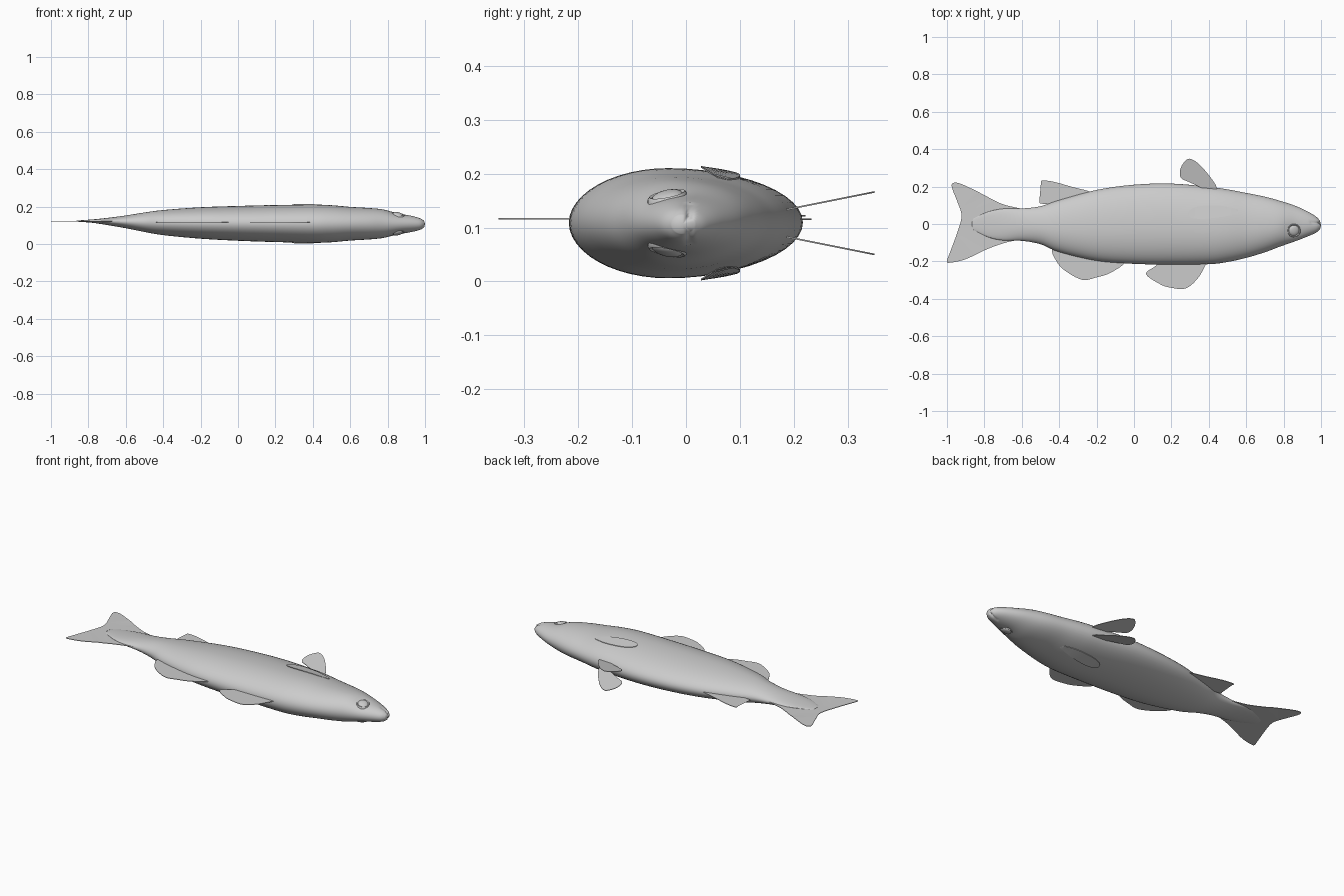
import bpy, bmesh, math

if "Cube" in bpy.data.objects:
    bpy.data.objects.remove(bpy.data.objects["Cube"])

grey = bpy.data.materials.new("fish grey")
grey.diffuse_color = (0.6, 0.6, 0.6, 1)
grey.use_nodes = True
grey.node_tree.nodes["Principled BSDF"].inputs["Base Color"].default_value = grey.diffuse_color
MID = 0.108  # height of the symmetry plane

# Body stations: x, belly y, back y, half thickness, mid height
STATIONS = [
    (-0.86, 0.03, -0.03, 0.003, 0.122), (-0.78, 0.065, -0.07, 0.009, 0.122),
    (-0.70, 0.082, -0.088, 0.019, 0.120), (-0.60, 0.083, -0.09, 0.034, 0.118),
    (-0.50, 0.095, -0.108, 0.052, 0.116), (-0.40, 0.128, -0.150, 0.067, 0.114),
    (-0.20, 0.182, -0.197, 0.084, 0.112), (0.00, 0.210, -0.213, 0.093, 0.110),
    (0.20, 0.216, -0.217, 0.099, 0.109), (0.40, 0.199, -0.215, 0.102, 0.108),
    (0.50, 0.185, -0.203, 0.099, 0.108), (0.60, 0.166, -0.181, 0.090, 0.108),
    (0.70, 0.146, -0.151, 0.084, 0.108), (0.78, 0.124, -0.121, 0.076, 0.108),
    (0.86, 0.098, -0.093, 0.058, 0.107), (0.93, 0.066, -0.066, 0.043, 0.107),
    (0.975, 0.038, -0.045, 0.030, 0.106), (0.995, 0.016, -0.026, 0.017, 0.106)]


def spline(pts, steps):
    """Smooth open curve through points of any dimension."""
    out = []
    for i in range(len(pts) - 1):
        p0, p1 = pts[max(i - 1, 0)], pts[i]
        p2, p3 = pts[i + 1], pts[min(i + 2, len(pts) - 1)]
        for s in range(steps):
            t = s / steps
            out.append(tuple(
                0.5 * (2 * b + (c - a) * t + (2 * a - 5 * b + 4 * c - d) * t * t
                       + (3 * b - a - 3 * c + d) * t ** 3)
                for a, b, c, d in zip(p0, p1, p2, p3)))
    out.append(tuple(pts[-1]))
    return out


RINGS = spline(STATIONS, 5)


def widest(belly, back):
    """y of the thickest line, slightly nearer the back."""
    return (belly + back) / 2 - 0.06 * (belly - back)


def surface(x, y):
    """Half thickness of the body at a point of the side."""
    a = min(RINGS, key=lambda r: abs(r[0] - x))
    c = widest(a[1], a[2])
    t = (y - c) / ((a[1] if y > c else a[2]) - c)
    return a[3] * math.sqrt(max(0, 1 - t * t))


def finish(name, bm, angle=40):
    bmesh.ops.recalc_face_normals(bm, faces=bm.faces[:])
    me = bpy.data.meshes.new(name)
    bm.to_mesh(me)
    bm.free()
    me.materials.append(grey)
    ob = bpy.data.objects.new(name, me)
    bpy.context.collection.objects.link(ob)
    bpy.ops.object.select_all(action='DESELECT')
    ob.select_set(True)
    bpy.context.view_layer.objects.active = ob
    bpy.ops.object.shade_smooth_by_angle(angle=math.radians(angle))
    return ob


# Body: lofted egg-shaped sections
bm = bmesh.new()
N = 48
loops = []
for x, belly, back, h, zc in RINGS:
    c = widest(belly, back)
    loop = []
    for k in range(N):
        a = 2 * math.pi * k / N
        cy = math.cos(a)
        y = c + cy * ((belly - c) if cy > 0 else (c - back))
        z = h * math.sin(a)
        # shallow eye sockets
        d = ((x - 0.855) / 0.05) ** 2 + ((y + 0.035) / 0.045) ** 2
        z *= 1 - 0.10 * math.exp(-d)
        # mouth groove at the snout
        if x > 0.95:
            x2 = x - 0.012 * math.exp(-((y - 0.006) / 0.005) ** 2)
        else:
            x2 = x
        loop.append(bm.verts.new((x2, y, zc + z)))
    loops.append(loop)
for A, B in zip(loops, loops[1:]):
    for k in range(N):
        bm.faces.new((A[k], A[(k + 1) % N], B[(k + 1) % N], B[k]))
for loop, tip in ((loops[0], (-0.87, 0, 0.122)), (loops[-1], (1.0, -0.006, 0.106))):
    v = bm.verts.new(tip)
    for k in range(N):
        bm.faces.new((loop[k], loop[(k + 1) % N], v))
finish("body", bm, 60)


def fin(name, outline, height, thick=0.003, side=1, steps=5):
    """Thin plate with a smooth outline; height(x, y) sets its offset."""
    bm = bmesh.new()
    pts = spline(outline, steps)
    top, low = [], []
    for x, y in pts:
        z = height(x, y)
        top.append(bm.verts.new((x, y, MID + side * (z + thick / 2))))
        low.append(bm.verts.new((x, y, MID + side * (z - thick / 2))))
    bm.faces.new(top)
    bm.faces.new(low[::-1])
    n = len(pts)
    for i in range(n):
        j = (i + 1) % n
        bm.faces.new((top[i], low[i], low[j], top[j]))
    bmesh.ops.triangulate(bm, faces=[f for f in bm.faces if len(f.verts) > 4])
    return finish(name, bm, 45)


# Tail fin
fin("tail_fin", [(-0.58, 0.078), (-0.64, 0.09), (-0.717, 0.112), (-0.85, 0.18),
                 (-0.935, 0.218), (-0.97, 0.217), (-0.972, 0.19), (-0.945, 0.12),
                 (-0.922, 0.045), (-0.943, -0.04), (-0.985, -0.155), (-1.0, -0.198),
                 (-0.985, -0.207), (-0.9, -0.188), (-0.77, -0.128),
                 (-0.66, -0.093), (-0.58, -0.085)],
    lambda x, y: 0.014 if x < -0.8 else 0.012)

# Single fins on the back and behind the belly
fin("front_dorsal_fin", [(0.14, -0.18), (0.118, -0.222), (0.064, -0.267),
                         (0.14, -0.322), (0.20, -0.341), (0.278, -0.344),
                         (0.342, -0.289), (0.385, -0.214), (0.40, -0.18)],
    lambda x, y: 0.008)
fin("rear_dorsal_fin", [(-0.40, -0.11), (-0.438, -0.139), (-0.42, -0.19),
                        (-0.375, -0.245), (-0.278, -0.298), (-0.20, -0.285),
                        (-0.128, -0.262), (-0.053, -0.212), (-0.05, -0.17)],
    lambda x, y: 0.008)
fin("anal_fin", [(-0.22, 0.14), (-0.235, 0.172), (-0.33, 0.198), (-0.43, 0.226),
                 (-0.490, 0.232), (-0.494, 0.218), (-0.47, 0.18), (-0.485, 0.145),
                 (-0.505, 0.112), (-0.44, 0.105), (-0.40, 0.09)],
    lambda x, y: 0.007)

for side, label in ((1, "upper"), (-1, "lower")):
    # Paired belly fins, spreading outward
    fin("pelvic_fin_" + label,
        [(0.37, 0.17), (0.355, 0.195), (0.30, 0.222), (0.25, 0.248),
         (0.25, 0.30), (0.283, 0.345), (0.315, 0.343), (0.36, 0.308),
         (0.42, 0.235), (0.444, 0.19), (0.44, 0.16)],
        lambda x, y: 0.022 + (y - 0.17) * 0.2, side=side)

    # Side fins lying close against the flank
    fin("pectoral_fin_" + label,
        [(0.56, 0.058), (0.48, 0.040), (0.38, 0.028), (0.31, 0.032),
         (0.288, 0.055), (0.31, 0.082), (0.37, 0.098), (0.46, 0.098),
         (0.54, 0.082), (0.56, 0.070)],
        lambda x, y: surface(x, y) + 0.007 * min(1, (0.57 - x) / 0.2) - 0.001,
        side=side)

    # Eyes: flattened domes with a raised rim, tilted to the cheek
    ex, ey = 0.855, -0.035
    ez = surface(ex, ey) * 0.91
    sx = (surface(ex + 0.03, ey) - surface(ex - 0.03, ey)) / 0.06
    sy = (surface(ex, ey + 0.025) - surface(ex, ey - 0.025)) / 0.05
    profile = [(0.036, -0.012), (0.036, 0.0), (0.033, 0.004), (0.030, 0.003),
               (0.028, 0.001), (0.026, 0.004), (0.018, 0.008), (0.009, 0.010)]
    bm = bmesh.new()
    rows = []
    for r, h in profile:
        row = []
        for k in range(32):
            a = 2 * math.pi * k / 32
            dx, dy = r * math.cos(a), r * math.sin(a)
            row.append(bm.verts.new((ex + dx, ey + dy, MID + side * (
                ez + h + 0.8 * (sx * dx + sy * dy)))))
        rows.append(row)
    for A, B in zip(rows, rows[1:]):
        for k in range(32):
            bm.faces.new((A[k], A[(k + 1) % 32], B[(k + 1) % 32], B[k]))
    bm.faces.new(rows[-1])
    finish("eye_" + label, bm, 50)
